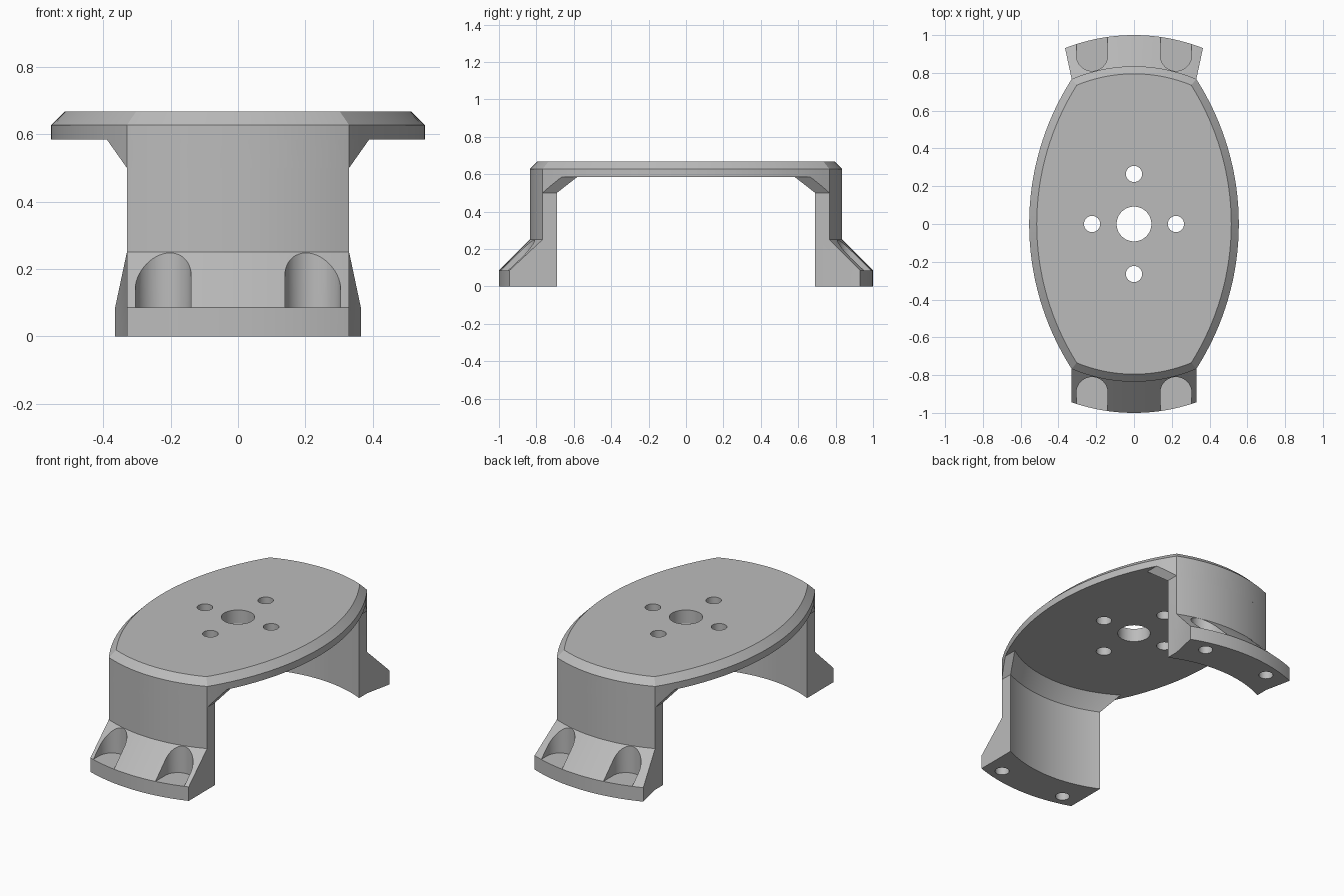
import bpy
import bmesh
from math import sin, cos, pi, sqrt, asin, atan2, radians

old = bpy.data.objects.get("Cube")
if old:
    bpy.data.objects.remove(old)

grey = bpy.data.materials.new("plain_grey")
grey.use_nodes = True
GREY = (0.5, 0.5, 0.5, 1)
grey.diffuse_color = GREY
grey.node_tree.nodes["Principled BSDF"].inputs["Base Color"].default_value = GREY

# Main dimensions
END_R, SIDE_R, SIDE_C = 0.835, 1.42, 0.865
FLOOR, UNDER, RIM, TOP = 0.085, 0.585, 0.627, 0.667
HALF = 0.33
BOLT_X, BOLT_Y = 0.222, 0.893


def loft(name, rings, caps=None):
    """Skin closed rings of equal length; caps are index tuples per end."""
    bm = bmesh.new()
    rows = [[bm.verts.new(p) for p in ring] for ring in rings]
    n = len(rows[0])
    for a, b in zip(rows, rows[1:]):
        for i in range(n):
            j = (i + 1) % n
            bm.faces.new((a[i], a[j], b[j], b[i]))
    for row in (rows[0], rows[-1]):
        for cap in caps or [range(n)]:
            bm.faces.new([row[i] for i in cap])
    bmesh.ops.recalc_face_normals(bm, faces=bm.faces)
    mesh = bpy.data.meshes.new(name)
    bm.to_mesh(mesh)
    bm.free()
    mesh.materials.append(grey)
    ob = bpy.data.objects.new(name, mesh)
    bpy.context.collection.objects.link(ob)
    return ob


def select(ob):
    bpy.ops.object.select_all(action='DESELECT')
    ob.select_set(True)
    bpy.context.view_layer.objects.active = ob


def combine(ob, cutter, operation='DIFFERENCE'):
    cutter.hide_render = True
    mod = ob.modifiers.new("cut", 'BOOLEAN')
    mod.operation, mod.solver, mod.object = operation, 'EXACT', cutter
    select(ob)
    bpy.ops.object.modifier_apply(modifier=mod.name)
    bpy.data.objects.remove(cutter)


def prism(outline, z0, z1):
    return loft("cutter", [[(x, y, z) for x, y in outline] for z in (z0, z1)])


def drill(ob, x, y, r, z0, z1):
    ring = [(x + r * cos(a * pi / 24), y + r * sin(a * pi / 24)) for a in range(48)]
    combine(ob, prism(ring, z0, z1))


def outline(inset=0.0, n=32):
    """Barrel shape: two side arcs meeting two end arcs."""
    r, R = END_R - inset, SIDE_R - inset
    cx = (R * R - r * r - SIDE_C ** 2) / (2 * SIDE_C)
    cy = sqrt(r * r - cx * cx)
    a, b = asin(cy / R), atan2(cy, cx)
    half = [(R * cos(t) - SIDE_C, R * sin(t))
            for t in (-a + 2 * a * i / n for i in range(n))]
    half += [(r * cos(t), r * sin(t))
             for t in (b + (pi - 2 * b) * i / n for i in range(n))]
    return half + [(-x, -y) for x, y in half]


def sweep(name, profile, side, caps=None, n=32):
    """Sweep (radius, height, half width) points around the centre axis."""
    rings = []
    for i in range(n + 1):
        t = 2 * i / n - 1
        rings.append([(w * t, side * sqrt(r * r - (w * t) ** 2), z)
                      for r, z, w in profile])
    return loft(name, rings, caps)


parts = []

# Top plate with chamfered rim and mounting holes
plate = loft("top_plate", [[(x, y, z) for x, y in outline(d)]
                           for d, z in ((0, UNDER), (0, RIM), (0.04, TOP))])
drill(plate, 0, 0, 0.092, 0.5, 0.8)
for x, y in ((BOLT_X, 0), (-BOLT_X, 0), (0, 0.265), (0, -0.265)):
    drill(plate, x, y, 0.043, 0.5, 0.8)
parts.append(plate)

for label, side, foot_half in (("front", -1, HALF), ("back", 1, 0.365)):
    # Curved leg wall with a sloping foot
    leg = sweep(label + "_leg", [
        (0.765, 0, HALF), (END_R, 0, HALF), (1, 0, foot_half),
        (1, FLOOR, foot_half), (END_R, 0.25, HALF),
        (END_R, 0.5, HALF), (0.765, 0.5, HALF)],
        side, caps=[(1, 2, 3, 4), (0, 1, 4, 5, 6)])
    for x in (-BOLT_X, BOLT_X):
        # Round-backed bolt pocket, open outwards
        r = 0.083
        slot = [(x + r * cos(a * pi / 24), side * (BOLT_Y - r * sin(a * pi / 24)))
                for a in range(25)]
        slot += [(x - r, side * 1.2), (x + r, side * 1.2)]
        combine(leg, prism(slot, FLOOR, 0.4))
        # Blind hole from below
        drill(leg, x, side * BOLT_Y, 0.04, -0.1, 0.075)
    parts.append(leg)

    # Flared bracket joining the leg to the plate, trimmed to the plate edge
    bracket = sweep(label + "_bracket", [
        (0.765, 0.5, HALF), (0.92, 0.5, HALF),
        (0.92, UNDER, 0.39), (0.70, UNDER, 0.39)], side)
    combine(bracket, prism(outline(), 0.4, 0.7), 'INTERSECT')
    parts.append(bracket)

for ob in parts:
    select(ob)
    bpy.ops.object.shade_smooth_by_angle(angle=radians(25))
